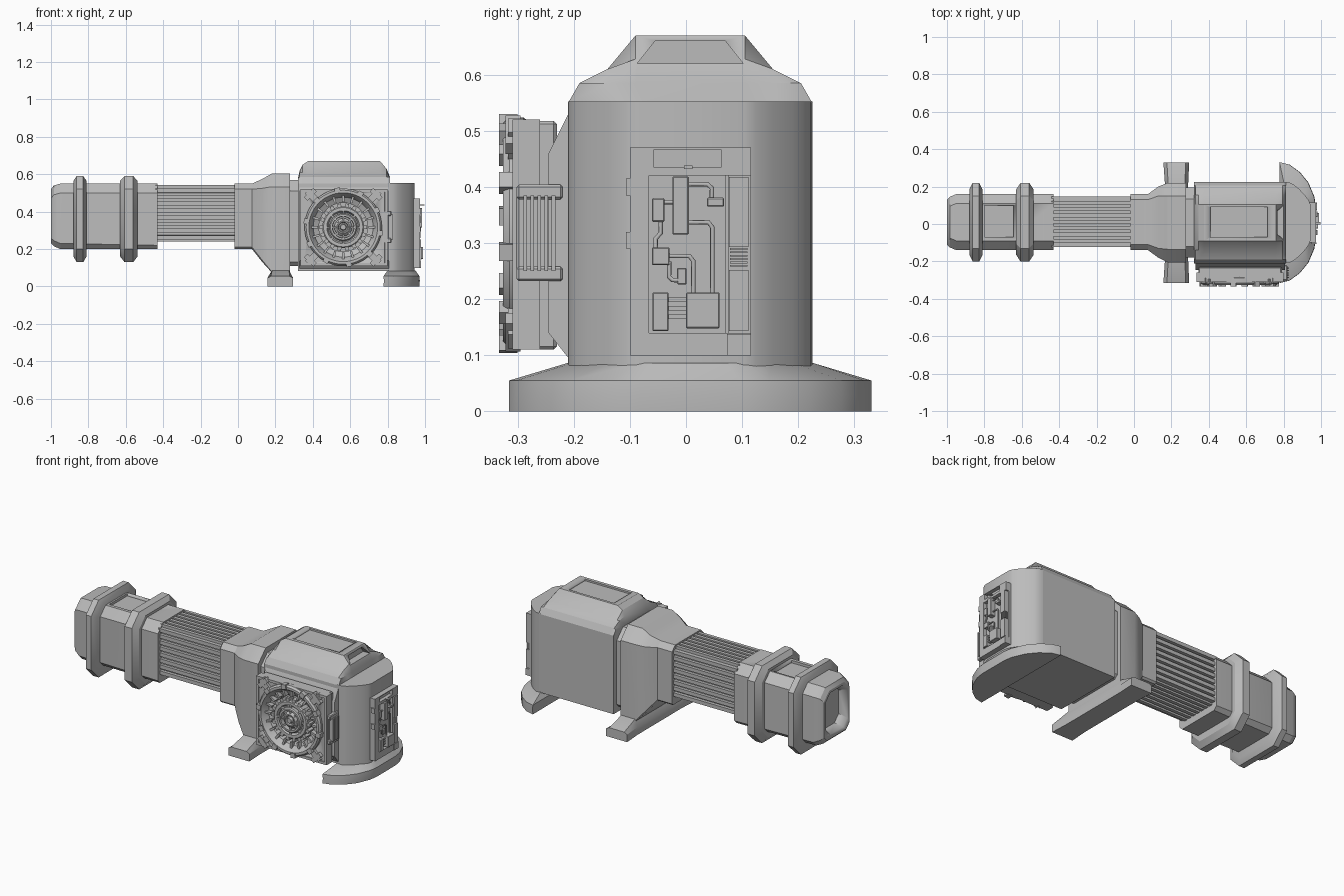
import bpy, bmesh, math
from mathutils import Matrix, Vector

if "Cube" in bpy.data.objects:
    bpy.data.objects.remove(bpy.data.objects["Cube"])

grey = bpy.data.materials.new("plain grey")
grey.diffuse_color = (0.5, 0.5, 0.5, 1)
grey.use_nodes = True
grey.node_tree.nodes["Principled BSDF"].inputs["Base Color"].default_value = grey.diffuse_color


def finish(name, bm):
    bmesh.ops.remove_doubles(bm, verts=bm.verts, dist=1e-5)
    bmesh.ops.recalc_face_normals(bm, faces=bm.faces)
    me = bpy.data.meshes.new(name)
    bm.to_mesh(me)
    bm.free()
    me.materials.append(grey)
    ob = bpy.data.objects.new(name, me)
    bpy.context.collection.objects.link(ob)
    return ob


def loft(name, rings):
    """Skin a series of matching closed rings and cap both ends."""
    bm = bmesh.new()
    rows = [[bm.verts.new(p) for p in r] for r in rings]
    n = len(rows[0])
    for a, b in zip(rows, rows[1:]):
        for i in range(n):
            j = (i + 1) % n
            bm.faces.new((a[i], a[j], b[j], b[i]))
    bm.faces.new(rows[0])
    bm.faces.new(rows[-1])
    return finish(name, bm)


def octagon(x, y0, y1, z0, z1, ct, cb):
    return [(x, y0 + cb, z0), (x, y1 - cb, z0), (x, y1, z0 + cb), (x, y1, z1 - ct),
            (x, y1 - ct, z1), (x, y0 + ct, z1), (x, y0, z1 - ct), (x, y0, z0 + cb)]


def prism_x(name, x0, x1, pts):
    return loft(name, [[(x, y, z) for y, z in pts] for x in (x0, x1)])


def boxes(name, dims, bevel=0.0):
    """One object made of several boxes (x0, x1, y0, y1, z0, z1)."""
    bm = bmesh.new()
    for x0, x1, y0, y1, z0, z1 in dims:
        m = Matrix.Translation(((x0 + x1) / 2, (y0 + y1) / 2, (z0 + z1) / 2)) @ \
            Matrix.Diagonal((x1 - x0, y1 - y0, z1 - z0, 1))
        bmesh.ops.create_cube(bm, size=1, matrix=m)
    if bevel:
        bmesh.ops.bevel(bm, geom=bm.edges[:], offset=bevel, segments=1, affect='EDGES')
    me_ob = finish(name, bm)
    return me_ob


def cut(target, cutter):
    cutter.hide_render = True
    cutter.hide_viewport = False
    cutter.display_type = 'WIRE'
    m = target.modifiers.new("recess", 'BOOLEAN')
    m.operation, m.solver, m.object = 'DIFFERENCE', 'EXACT', cutter


CX, CZ = 0.5625, 0.317  # axis of the round machine


def lathe(name, profile, n=48):
    """Spin (radius, y) points about the machine axis."""
    bm = bmesh.new()
    rows = []
    for r, y in profile:
        rows.append([bm.verts.new((CX + r * math.cos(k * math.tau / n), y, CZ + r * math.sin(k * math.tau / n)))
                     for k in range(n)] if r > 0 else [bm.verts.new((CX, y, CZ))])
    for a, b in zip(rows, rows[1:]):
        for i in range(n):
            q = [a[i % len(a)], a[(i + 1) % len(a) if len(a) > 1 else 0],
                 b[(i + 1) % len(b) if len(b) > 1 else 0], b[i % len(b)]]
            bm.faces.new(list(dict.fromkeys(q)))
    return finish(name, bm)


def radial(name, n, r0, r1, width, y0, y1, start=0.0):
    """Ring of blocks around the machine axis."""
    bm = bmesh.new()
    for k in range(n):
        m = Matrix.Translation((CX, (y0 + y1) / 2, CZ)) @ Matrix.Rotation(start + k * math.tau / n, 4, 'Y') @ \
            Matrix.Translation(((r0 + r1) / 2, 0, 0)) @ Matrix.Diagonal((r1 - r0, y1 - y0, width, 1))
        bmesh.ops.create_cube(bm, size=1, matrix=m)
    return finish(name, bm)


def pipe(name, pts, r=0.004):
    cu = bpy.data.curves.new(name, 'CURVE')
    cu.dimensions, cu.bevel_depth, cu.bevel_resolution = '3D', r, 2
    s = cu.splines.new('POLY')
    s.points.add(len(pts) - 1)
    for p, (y, z) in zip(s.points, pts):
        p.co = (0.968, y, z, 1)
    cu.materials.append(grey)
    bpy.context.collection.objects.link(bpy.data.objects.new(name, cu))


# Left end section with recessed end and top hatch
end = loft("end_section", [octagon(-1.0, -.11, .13, .23, .52, .05, .03), octagon(-.985, -.125, .145, .215, .54, .05, .03),
                           octagon(-.95, -.14, .16, .2, .55, .05, .03), octagon(-.43, -.14, .16, .2, .55, .05, .02)])
cut(end, loft("end_recess_cutter", [octagon(-1.02, -.095, .115, .25, .51, .04, .04),
                                    octagon(-.95, -.08, .1, .27, .49, .04, .04)]))
cut(end, boxes("end_hatch_cutter", [(-.8, -.645, -.07, .1, .535, .6)]))

# Two raised collars
for i, (a, b) in enumerate(((-.88, -.81), (-.63, -.537))):
    e = (b - a) * .25
    small, big = (-.165, .185, .16, .565, .06, .06), (-.2, .22, .13, .59, .07, .07)
    loft("collar_%d" % (i + 1), [octagon(a, *small), octagon(a + e, *big), octagon(b - e, *big), octagon(b, *small)])

# Ribbed cooling section
loft("ribbed_core", [octagon(x, -.105, .13, .255, .52, .02, .02) for x in (-.44, -.01)])
ribs = []
for k in range(8):
    z = .262 + k * .036
    ribs += [(-.44, -.01, -.122, -.09, z - .011, z + .011), (-.44, -.01, .11, .148, z - .011, z + .011)]
for k in range(7):
    y = -.09 + k * .034
    ribs += [(-.44, -.01, y - .01, y + .01, .5, .542), (-.44, -.01, y - .01, y + .01, .24, .27)]
boxes("cooling_ribs", ribs)

# Transition block, flange and neck
loft("transition_block", [octagon(-.02, -.14, .16, .2, .55, .03, .01), octagon(.075, -.14, .16, .2, .55, .03, .01),
                          octagon(.13, -.18, .2, .13, .575, .05, .01), octagon(.18, -.205, .22, .075, .603, .07, .005),
                          octagon(.277, -.205, .22, .075, .603, .07, .005)])
loft("neck", [octagon(x, -.18, .195, .11, .57, .06, .02) for x in (.27, .33)])


# Middle foot, a bar with sloped ends
def foot_ring(y, x0, x1, z):
    c = .5 * (x0 + x1)
    t = .045 if z > .07 else .05
    return [(x0, y, 0), (x1, y, 0), (x1, y, .045), (c + t, y, z), (c - t, y, z), (x0, y, .045)]


loft("middle_foot", [foot_ring(-.315, .157, .295, .055), foot_ring(-.2, .165, .29, .088),
                     foot_ring(.22, .165, .29, .088), foot_ring(.33, .157, .295, .055)])


# Main housing with domed hood
def hood(x, cap):
    pts = [(-.21, .083), (-.21, .55), (-.19, .585), (-.14, .61), (-.09, .67), (.105, .67),
           (.155, .61), (.205, .585), (.225, .55), (.225, .083)]
    return [(x, y, min(z, cap)) for y, z in pts]


house = loft("main_housing", [hood(.32, .575), hood(.33, .62), hood(.345, .65), hood(.375, .67),
                              hood(.76, .67), hood(.795, .628), hood(.812, .585)])
cut(house, boxes("roof_hatch_cutter", [(.41, .715, -.07, .09, .66, .72)]))
cut(house, prism_x("window_cutter", .755, .9, [(-.087, .62), (.102, .62), (.07, .66), (-.055, .66)]))

# Tapered nose
nose = [(.80, -.21), (.83, -.208), (.855, -.195), (.88, -.175), (.915, -.138), (.935, -.11), (.943, -.09),
        (.943, .105), (.935, .125), (.915, .153), (.88, .19), (.855, .21), (.83, .223), (.80, .225)]
loft("nose", [[(x, y, z) for x, y in nose] for z in (.07, .552)])

# Swept nose foot
half = [(.97, .09), (.962, .14), (.93, .215), (.885, .27), (.83, .31), (.778, .323)]
outer = [(x, -y + .0075) for x, y in half[::-1]] + [(x, y + .0075) for x, y in half]
top = [(max(.80, x - .022), .0075 + (y - .0075) * .68) for x, y in outer]
loft("nose_foot", [[(x, y, 0) for x, y in outer], [(x + .002, y, .03) for x, y in outer],
                   [(x, y, .055) for x, y in outer], [(x, y, .086) for x, y in top]])

# Side plinth and machine panel with round well
prism_x("side_plinth", .33, .808, [(-.2, .55), (-.245, .46), (-.245, .14), (-.2, .083)])
panel = boxes("machine_panel", [(.345, .79, -.302, -.23, .11, .518)], .006)
cut(panel, lathe("well_cutter", [(0, -.255), (.185, -.255), (.185, -.35), (0, -.35)]))
boxes("panel_rails", [(.335, .8, -.309, -.26, .505, .52), (.335, .8, -.309, -.26, .11, .125),
                      (.335, .35, -.309, -.26, .12, .51), (.785, .8, -.309, -.26, .12, .51)])

# Corner brackets pointing to the ring
radial("corner_brackets", 4, .2, .272, .035, -.317, -.29, math.pi / 4)
radial("corner_pads", 4, .235, .262, .07, -.322, -.295, math.pi / 4)

# Round machine: rim, bowl, gear and hub
lathe("outer_rim", [(.178, -.25), (.207, -.29), (.207, -.315), (.198, -.326), (.184, -.326), (.174, -.312),
                    (.16, -.285), (.13, -.27), (.13, -.25), (.178, -.25)])
radial("rim_clamps", 10, .185, .213, .03, -.333, -.3, .16)
radial("bowl_fins", 20, .135, .178, .012, -.305, -.26)
lathe("gear_disc", [(0, -.25), (.112, -.25), (.112, -.305), (.105, -.312), (.088, -.312), (.08, -.295), (0, -.295)])
radial("gear_teeth", 18, .1, .127, .02, -.309, -.265)
lathe("hub_ring", [(.056, -.29), (.074, -.29), (.074, -.314), (.068, -.32), (.058, -.32), (.056, -.29)], 32)
lathe("hub_core", [(0, -.28), (.048, -.28), (.048, -.305), (.034, -.318), (.028, -.318), (.024, -.308),
                   (.018, -.308), (.014, -.324), (0, -.324)], 24)
radial("hub_spokes", 8, .035, .095, .009, -.313, -.285)

# Ribbed grip at the panel side
boxes("side_grip", [(.775, .82, -.302, -.22, .232, .258), (.775, .82, -.302, -.22, .378, .404),
                    (.775, .805, -.302, -.22, .25, .385)], .004)
boxes("grip_ribs", [(.79, .828, -.29 + k * .0125, -.283 + k * .0125, .25, .385) for k in range(5)])

# Nose service panel frame
boxes("service_frame", [(.93, .953, -.1, .116, .1, .47), (.93, .974, -.1, -.066, .1, .47),
                        (.93, .974, -.1, .116, .1, .14), (.93, .974, -.1, -.058, .42, .47),
                        (.93, .974, .063, .116, .42, .47), (.93, .974, -.06, .065, .42, .436),
                        (.93, .974, -.06, .065, .466, .47), (.93, .968, .07, .076, .14, .42)])
boxes("service_strip", [(.94, .978, .077, .111, .293, .418), (.94, .978, .077, .111, .143, .252),
                        (.94, .978, .073, .116, .1, .138)]
      + [(.94, .975, .078, .11, .258 + k * .006, .261 + k * .006) for k in range(6)])
boxes("hinges", [(.95, .975, -.107, -.098, z, z + .03) for z in (.385, .29)])
boxes("latch", [(.97, .998, -.004, .012, .432, .438)])

# Boxes and pipes inside the service panel
boxes("service_units", [(.95, .985, -.024, .005, .315, .419), (.95, .975, -.061, -.038, .338, .38),
                        (.95, .98, .037, .068, .365, .381), (.95, .99, 0, .06, .148, .212),
                        (.95, .982, -.06, -.031, .143, .212), (.95, .975, -.061, -.029, .261, .292),
                        (.95, .972, -.016, .001, .226, .256)], .002)
boxes("unit_links", [(.95, .972, -.035, .003, z, z + .008) for z in (.165, .18, .195)])
pipe("pipe_upper", [(0, .405), (.038, .405), (.046, .398), (.046, .375)])
pipe("pipe_long", [(0, .337), (.04, .337), (.047, .328), (.047, .205)])
pipe("pipe_left", [(-.045, .34), (-.045, .318), (-.054, .308), (-.054, .29)])
pipe("pipe_middle", [(-.03, .277), (.006, .277), (.013, .268), (.013, .21)])
pipe("pipe_small", [(-.03, .267), (-.03, .24), (-.024, .234), (-.014, .234)])
pipe("pipe_bridge", [(-.04, .373), (-.02, .373)])

# Smooth shading with sharp edges kept
bpy.ops.object.select_all(action='DESELECT')
for ob in bpy.context.scene.objects:
    if ob.type == 'MESH':
        ob.select_set(True)
        bpy.context.view_layer.objects.active = ob
bpy.ops.object.shade_smooth_by_angle(angle=math.radians(28))
